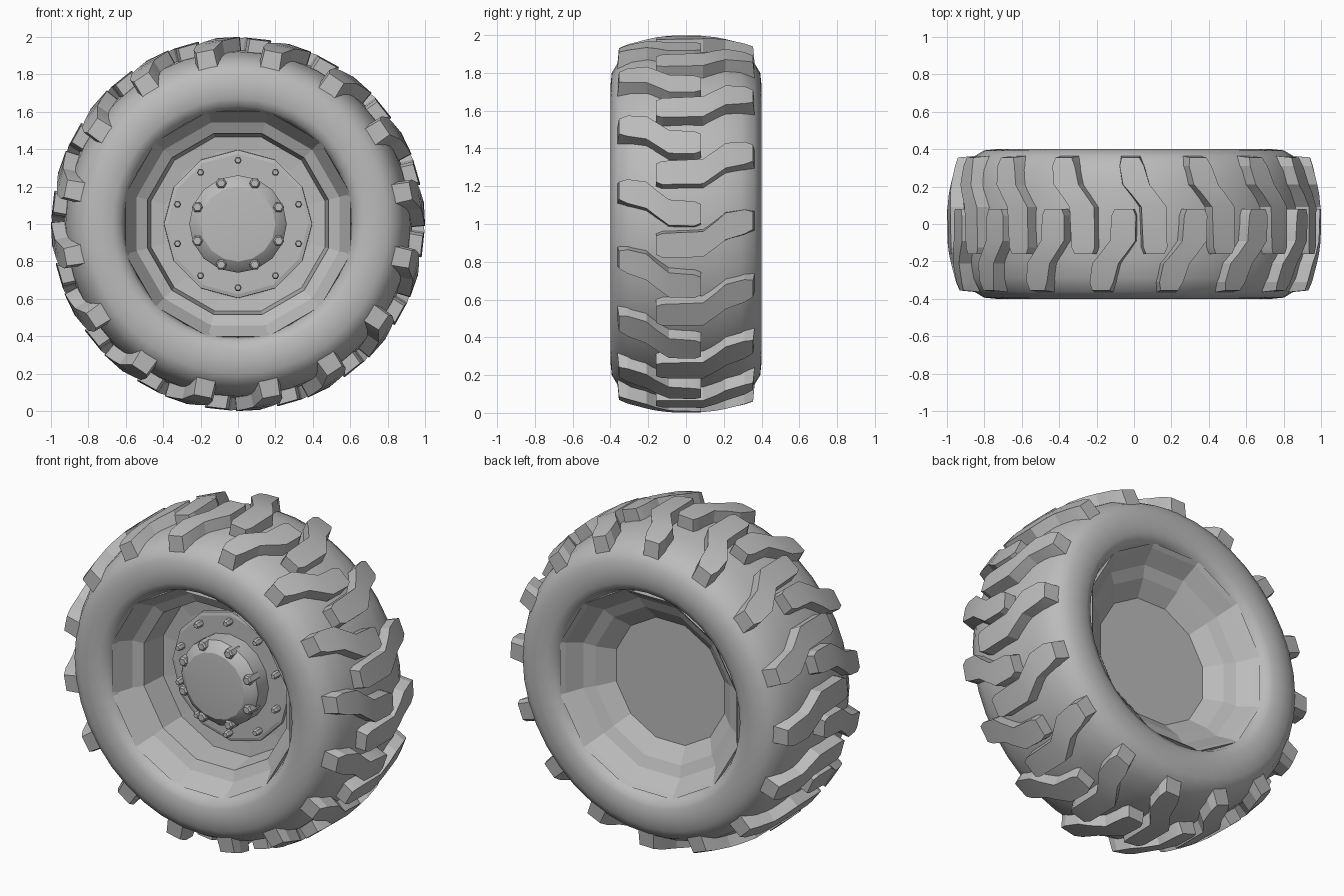
import bpy, bmesh, math
from mathutils import Vector

if "Cube" in bpy.data.objects:
    bpy.data.objects.remove(bpy.data.objects["Cube"])

grey = bpy.data.materials.new("plain_grey")
grey.use_nodes = True
grey.diffuse_color = (0.5, 0.5, 0.5, 1)
grey.node_tree.nodes["Principled BSDF"].inputs["Base Color"].default_value = (0.5, 0.5, 0.5, 1)


def place(r, y, angle):
    """Point at radius r and angle around the axle, which runs along y."""
    return Vector((r * math.cos(angle), y, 1 + r * math.sin(angle)))


def finish(name, bm, smooth=0):
    bmesh.ops.recalc_face_normals(bm, faces=bm.faces)
    mesh = bpy.data.meshes.new(name)
    bm.to_mesh(mesh)
    bm.free()
    mesh.materials.append(grey)
    obj = bpy.data.objects.new(name, mesh)
    bpy.context.collection.objects.link(obj)
    if smooth:
        bpy.ops.object.select_all(action='DESELECT')
        obj.select_set(True)
        bpy.context.view_layer.objects.active = obj
        bpy.ops.object.shade_smooth_by_angle(angle=math.radians(smooth))
    return obj


def revolve(name, profile, sides, closed=False, turn=0.0, smooth=0):
    """Spin a (radius, y) profile around the axle; open ends are capped."""
    bm = bmesh.new()
    rings = [[bm.verts.new(place(r, y, turn + math.tau * i / sides)) for i in range(sides)]
             for r, y in profile]
    pairs = list(zip(rings, rings[1:]))
    if closed:
        pairs.append((rings[-1], rings[0]))
    else:
        bm.faces.new(rings[0])
        bm.faces.new(rings[-1])
    for a, b in pairs:
        for i in range(sides):
            j = (i + 1) % sides
            bm.faces.new((a[i], a[j], b[j], b[i]))
    return finish(name, bm, smooth)


# Tyre carcass: flat sidewalls, rounded shoulders and a slightly crowned tread
half = [(0.93, 0), (0.92, 0.18), (0.895, 0.29), (0.855, 0.36), (0.8, 0.393),
        (0.73, 0.4), (0.67, 0.395), (0.628, 0.375), (0.605, 0.33)]
mirrored = [(r, -y) for r, y in half[:0:-1]]
revolve("tyre", mirrored + half, 40, closed=True, smooth=40)

# Rim: stepped barrel in front, stepped bowl behind and a closed centre plate
rim = [(0.4, -0.05), (0.48, -0.06), (0.5, -0.22), (0.56, -0.25), (0.622, -0.36),
       (0.64, 0.0), (0.622, 0.36), (0.6, 0.34), (0.535, 0.255), (0.47, 0.225), (0.38, 0.15)]
revolve("rim", rim, 12, turn=math.radians(15))

# Centre flange and bevelled hub
revolve("flange", [(0.4, 0.0), (0.395, -0.07), (0.375, -0.075)], 12)
hub = [(0.26, -0.04), (0.26, -0.175), (0.245, -0.195), (0.2, -0.225), (0.13, -0.23)]
revolve("hub", hub, 16, smooth=25)


def studs(name, count, ring, radius, back, front, start):
    """Circle of small six-sided studs pointing to the front."""
    bm = bmesh.new()
    for i in range(count):
        centre = place(ring, 0, start + math.tau * i / count)
        loops = []
        for r, y in ((radius, back), (radius, front + 0.01), (radius * 0.7, front)):
            loops.append([bm.verts.new(centre + place(r, y, math.tau * k / 6) - Vector((0, 0, 1)))
                          for k in range(6)])
        for a, b in zip(loops, loops[1:]):
            for k in range(6):
                bm.faces.new((a[k], a[k - 1], b[k - 1], b[k]))
        bm.faces.new(loops[0])
        bm.faces.new(loops[-1])
    return finish(name, bm)


studs("hub_bolts", 8, 0.235, 0.03, -0.14, -0.23, math.pi / 8)
studs("flange_studs", 10, 0.34, 0.02, -0.06, -0.125, math.pi / 2)


def tread_row(name, side, inner, phase, count=16):
    """Row of stepped lugs; each runs from the shoulder past the centre line."""
    # stations: distance across, upper edge, lower edge along the tread
    stations = [(0.365, 0.055, -0.045), (0.31, 0.065, -0.07), (0.21, 0.045, -0.1),
                (0.16, 0.0, -0.14), (0.09, -0.055, -0.192),
                (inner + 0.035, -0.065, -0.195), (inner, -0.08, -0.18)]
    bm = bmesh.new()
    for i in range(count):
        turn = phase + math.tau * i / count
        cuts = []
        for y, up, low in stations:
            top = 1.0 - 0.45 * y * y
            base = 0.9 - 0.5 * y * y
            end = 0.01 if y == stations[0][0] else 0
            cuts.append([bm.verts.new(place(r, side * (y - e), turn + t)) for r, t, e in
                         ((base, low - 0.012, 0), (top, low, end),
                          (top, up, end), (base, up + 0.012, 0))])
        for a, b in zip(cuts, cuts[1:]):
            for k in range(4):
                bm.faces.new((a[k], a[k - 1], b[k - 1], b[k]))
        bm.faces.new(cuts[0])
        bm.faces.new(cuts[-1])
    return finish(name, bm, 20)


tread_row("front_tread_lugs", -1, -0.08, 0.185)
tread_row("back_tread_lugs", 1, -0.16, 0.015)
